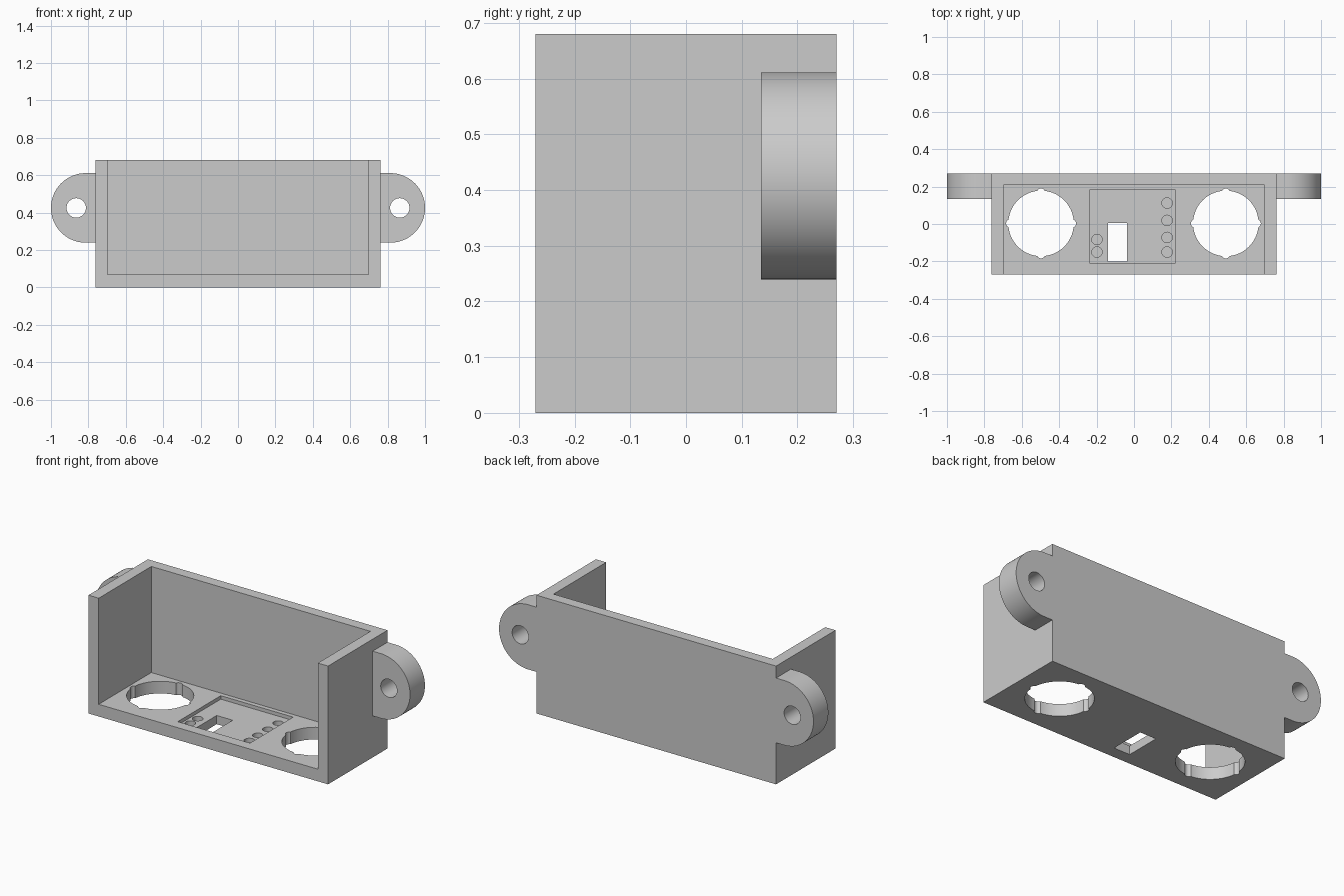
import bpy, bmesh, math
from mathutils import Vector

default = bpy.data.objects.get("Cube")
if default:
    bpy.data.objects.remove(default, do_unlink=True)

grey = bpy.data.materials.new("plain grey")
grey.use_nodes = True
COLOUR = (0.6, 0.6, 0.6, 1)
grey.diffuse_color = COLOUR
grey.node_tree.nodes["Principled BSDF"].inputs["Base Color"].default_value = COLOUR


def prism(name, outline, direction):
    """Solid made by extruding a flat outline along a direction."""
    bm = bmesh.new()
    base = bm.faces.new([bm.verts.new(p) for p in outline])
    top = bmesh.ops.extrude_face_region(bm, geom=[base])
    verts = [g for g in top["geom"] if isinstance(g, bmesh.types.BMVert)]
    bmesh.ops.translate(bm, verts=verts, vec=Vector(direction))
    bmesh.ops.recalc_face_normals(bm, faces=bm.faces)
    mesh = bpy.data.meshes.new(name)
    bm.to_mesh(mesh)
    bm.free()
    mesh.materials.append(grey)
    obj = bpy.data.objects.new(name, mesh)
    bpy.context.collection.objects.link(obj)
    return obj


def box(name, x0, x1, y0, y1, z0, z1):
    return prism(name, [(x0, y0, z0), (x1, y0, z0), (x1, y1, z0), (x0, y1, z0)],
                 (0, 0, z1 - z0))


def arc(radius, start, end, count):
    for i in range(count):
        a = start + (end - start) * i / (count - 1)
        yield radius * math.cos(a), radius * math.sin(a)


def circle(radius, count):
    return list(arc(radius, 0, math.tau, count + 1))[:-1]


def rod(x, y, radius, z0, z1, count=32):
    """Upright cylinder."""
    return prism("cutter", [(x + u, y + v, z0) for u, v in circle(radius, count)],
                 (0, 0, z1 - z0))


def cut(obj, cutter):
    """Subtract the cutter from the part and discard it."""
    mod = obj.modifiers.new("cut", "BOOLEAN")
    mod.operation, mod.solver, mod.object = "DIFFERENCE", "EXACT", cutter
    graph = bpy.context.evaluated_depsgraph_get()
    mesh = bpy.data.meshes.new_from_object(obj.evaluated_get(graph))
    obj.modifiers.clear()
    obj.data = mesh
    bpy.data.objects.remove(cutter, do_unlink=True)


def finish(obj):
    bpy.ops.object.select_all(action="DESELECT")
    obj.select_set(True)
    bpy.context.view_layer.objects.active = obj
    bpy.ops.object.shade_smooth_by_angle(angle=math.radians(30))


W, D, H = 0.762, 0.27, 0.68        # half width, half depth, height
FLOOR, POCKET = 0.07, 0.05

# Housing: floor, back wall and two side walls, open at front and top
housing = box("housing", -W, W, -D, D, 0, H)
cut(housing, box("cutter", -0.697, 0.697, -1, 0.208, FLOOR, 1))

# Large round openings with four keying notches
for x in (-0.497, 0.491):
    cut(housing, rod(x, 0.003, 0.175, -1, 0.2, 72))
    for u, v in circle(0.165, 4):
        cut(housing, rod(x + u, 0.003 + v, 0.022, -1, 0.2, 24))

# Shallow board pocket, through slot and blind pin holes
cut(housing, box("cutter", -0.237, 0.223, -0.209, 0.182, POCKET, 0.2))
cut(housing, box("cutter", -0.139, -0.037, -0.2, 0.005, -1, 0.2))
pins = [(0.177, y) for y in (0.112, 0.019, -0.072, -0.15)]
pins += [(-0.198, y) for y in (-0.083, -0.15)]
for x, y in pins:
    cut(housing, rod(x, y, 0.028, 0.02, 0.2))
finish(housing)

# Rounded mounting lugs, each with a screw hole
LUG_Z, LUG_R = 0.425, 0.186
for side, name in ((1, "left_mounting_lug"), (-1, "right_mounting_lug")):
    rim = [(W, -LUG_R)]
    rim += [(1 - LUG_R + u, v) for u, v in arc(LUG_R, -math.pi / 2, math.pi / 2, 49)]
    rim += [(W, LUG_R)]
    lug = prism(name, [(side * x, 0.135, LUG_Z + z) for x, z in rim], (0, D - 0.135, 0))
    hole = [(side * (0.865 + u), 0, LUG_Z + v) for u, v in circle(0.052, 40)]
    cut(lug, prism("cutter", hole, (0, 1, 0)))
    finish(lug)
